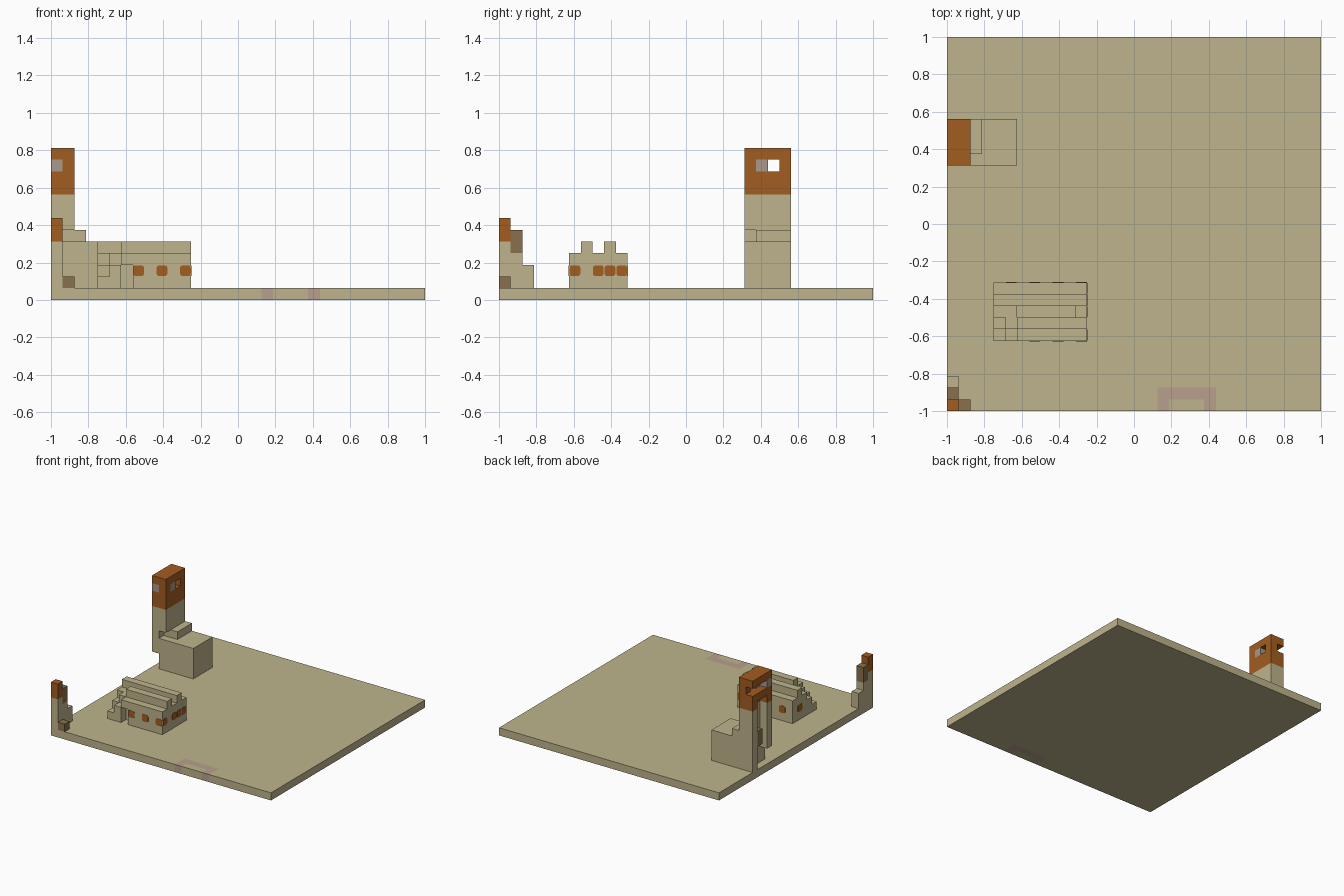
import bpy
import bmesh
from mathutils import Vector

cube = bpy.data.objects.get("Cube")
if cube:
    bpy.data.objects.remove(cube, do_unlink=True)

U = 1 / 16  # one building block


def material(name, r, g, b):
    m = bpy.data.materials.new(name)
    m.use_nodes = True
    m.diffuse_color = (r, g, b, 1)
    bsdf = next(n for n in m.node_tree.nodes if n.type == 'BSDF_PRINCIPLED')
    bsdf.inputs["Base Color"].default_value = (r, g, b, 1)
    bsdf.inputs["Roughness"].default_value = 0.9
    return m


SAND = material("sand", 0.515, 0.456, 0.262)
ORANGE = material("burnt orange", 0.366, 0.109, 0.015)
BROWN = material("brown wood", 0.254, 0.162, 0.074)
GLASS = material("grey glass", 0.392, 0.314, 0.254)
PINK = material("dusty pink", 0.479, 0.352, 0.270)


def add_box(bm, x0, x1, y0, y1, z0, z1):
    lo, hi = Vector((x0, y0, z0)) * U, Vector((x1, y1, z1)) * U
    verts = bmesh.ops.create_cube(bm, size=1)["verts"]
    for v in verts:
        v.co = (lo + hi) / 2 + v.co * (hi - lo)
    return verts


def finish(bm, name, mat):
    mesh = bpy.data.meshes.new(name)
    bm.to_mesh(mesh)
    bm.free()
    mesh.materials.append(mat)
    obj = bpy.data.objects.new(name, mesh)
    bpy.context.collection.objects.link(obj)


def part(name, mat, *boxes):
    """Join boxes, given in blocks as x, y and z ranges."""
    bm = bmesh.new()
    for b in boxes:
        add_box(bm, *b)
    finish(bm, name, mat)


def window(name, axis, side, along, z=2, mat=ORANGE):
    """Thin plate with clipped corners on a wall plane."""
    bm = bmesh.new()
    depth = (side - 0.04, side + 0.04)
    span = (along + 0.04, along + 0.96)
    ranges = (*depth, *span) if axis == 'X' else (*span, *depth)
    add_box(bm, *ranges, z + 0.04, z + 0.96)
    i = 0 if axis == 'X' else 1
    edges = [e for e in bm.edges
             if abs((e.verts[0].co - e.verts[1].co)[i]) > 0.001]
    bmesh.ops.bevel(bm, geom=edges, offset=0.013, segments=2,
                    profile=0.5, affect='EDGES')
    finish(bm, name, mat)


# Ground slab with the inlaid pink arch
part("ground", SAND, (-16, 16, -14, 16, 0, 1), (-16, 2, -16, -14, 0, 1),
     (7, 16, -16, -14, 0, 1), (3, 6, -16, -15, 0, 1))
part("pink_arch", PINK, (2, 7, -15, -14, 0, 1),
     (2, 3, -16, -15, 0, 1), (6, 7, -16, -15, 0, 1))

# Tower: lower block, step, back wall and posts
part("tower_block", SAND, (-15, -10, 5, 9, 1, 5))
part("tower_step", SAND, (-15, -13, 6, 9, 5, 6))
part("tower_wall", SAND, (-15, -14, 5, 9, 6, 9))
part("tower_posts", SAND, (-16, -15, 8, 9, 1, 9), (-16, -15, 5, 6, 3, 9))
part("tower_door", BROWN, (-16, -15, 7, 8, 4, 6))

# Tower head with windows
part("tower_head", ORANGE, (-15, -14, 5, 9, 9, 11), (-16, -15, 5, 6, 9, 11),
     (-16, -15, 8, 9, 9, 11), (-16, -15, 6, 8, 10, 11),
     (-15, -14, 5, 6, 11, 12), (-15, -14, 8, 9, 11, 12))
part("tower_roof", ORANGE, (-16, -14, 5, 9, 12, 13))
part("tower_glass", GLASS, (-15, -14, 6, 7, 11, 12), (-16, -15, 5, 6, 11, 12))

# House: rows from front to rear
part("house_front", SAND, (-9, -4, -10, -9, 1, 4), (-10, -9, -10, -9, 3, 4),
     (-11, -10, -10, -9, 1, 3))
part("house_front_ridge", SAND, (-10, -4, -9, -8, 1, 5),
     (-11, -10, -9, -8, 1, 4))
part("house_valley", SAND, (-10, -5, -8, -7, 1, 3), (-5, -4, -8, -7, 1, 4),
     (-11, -10, -8, -7, 1, 4))
part("house_rear_ridge", SAND, (-12, -4, -7, -6, 1, 5))
part("house_rear", SAND, (-12, -4, -6, -5, 1, 4))

# Side stairs of the house
part("house_stairs", SAND,
     *[(-12, -11, y, y + 1, 1, y + 12) for y in range(-10, -7)])

# House windows
for x in (-9, -7, -5):
    window("front_window", 'Y', -10, x)
for x in (-11, -9, -7, -5):
    window("rear_window", 'Y', -5, x)
for y in (-10, -8, -7, -6):
    window("left_window", 'X', -4, y)
window("right_window", 'X', -12, -7)

# Corner post
part("corner_post", SAND, (-16, -15, -16, -15, 1, 5),
     (-16, -15, -15, -14, 1, 4), (-16, -15, -14, -13, 1, 3))
part("corner_cap", ORANGE, (-16, -15, -16, -15, 5, 7))
part("corner_wood", BROWN, (-16, -15, -15, -14, 4, 6),
     (-15, -14, -16, -15, 1, 2))
